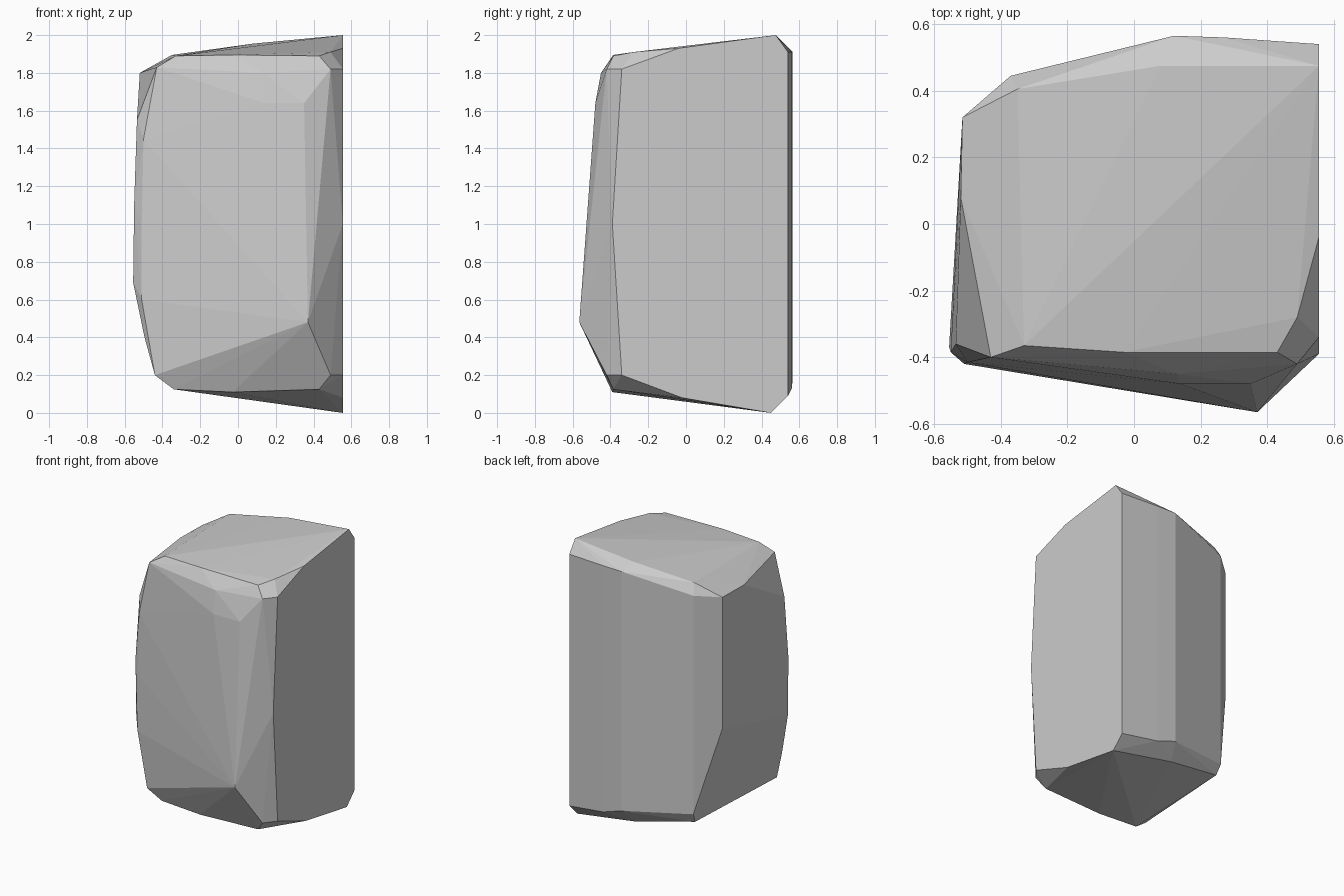
import bpy
import bmesh
import math

# Remove only the default cube
default_cube = bpy.data.objects.get("Cube")
if default_cube:
    bpy.data.objects.remove(default_cube, do_unlink=True)


def make_material(name, colour):
    material = bpy.data.materials.new(name)
    material.use_nodes = True
    material.diffuse_color = colour
    shader = material.node_tree.nodes["Principled BSDF"]
    shader.inputs["Base Color"].default_value = colour
    return material


def along_x(x, profile):
    """Place a (y, z) profile on a plane of constant x."""
    return [(x, y, z) for y, z in profile]


def upright(x, y, heights):
    """Place the ends of a vertical edge."""
    return [(x, y, z) for z in heights]


def hull_object(name, corners, material):
    """Wrap a faceted convex block around its corners."""
    bm = bmesh.new()
    for corner in corners:
        bm.verts.new(corner)
    result = bmesh.ops.convex_hull(bm, input=bm.verts[:])
    loose = [v for v in bm.verts if not v.link_faces]
    bmesh.ops.delete(bm, geom=loose, context="VERTS")
    # Merge nearly coplanar triangles into clean flat facets
    bmesh.ops.dissolve_limit(bm, angle_limit=math.radians(0.6),
                             verts=bm.verts[:], edges=bm.edges[:])
    bmesh.ops.recalc_face_normals(bm, faces=bm.faces[:])
    mesh = bpy.data.meshes.new(name)
    bm.to_mesh(mesh)
    bm.free()
    mesh.materials.append(material)
    block = bpy.data.objects.new(name, mesh)
    bpy.context.collection.objects.link(block)
    return block


# Large flat side of the stone
flat_side = along_x(0.555, [
    (0.475, 2), (0.54, 1.91), (0.54, 0.09), (0.45, 0),
    (-0.02, 0.08), (-0.34, 0.2), (-0.39, 1), (-0.34, 1.82), (-0.04, 1.93),
])

# Upright edges of the back facets
back_edges = (upright(0.27, 0.56, (0.13, 1.91))
              + upright(0.12, 0.565, (0.18, 1.91))
              + upright(-0.37, 0.445, (0.24, 1.82))
              + upright(-0.515, 0.32, (0.85, 1.8)))

# Sloping crown and its chamfer corners
crown = [
    (0.08, 0.475, 1.955), (-0.35, 0.405, 1.895), (-0.33, -0.365, 1.89),
    (-0.03, -0.385, 1.895), (0.43, -0.385, 1.89), (0.49, -0.28, 1.91),
    (-0.52, 0.08, 1.8), (-0.43, -0.4, 1.83),
]

# Sloping underside
underside = [
    (0.08, 0.475, 0.08), (-0.36, 0.41, 0.17), (-0.34, -0.385, 0.125),
    (-0.03, -0.39, 0.11), (0.43, -0.385, 0.125), (-0.44, -0.41, 0.2),
]

# Leaning front face with its low forward corner
front = [
    (0.37, -0.565, 0.48), (0.35, -0.48, 1.64), (0.14, -0.48, 1.64),
    (0.13, -0.45, 1.8), (0.49, -0.42, 1.82), (0.49, -0.42, 0.2),
]

# Bulging left edge of the front
bulge = [
    (-0.51, -0.42, 0.6), (-0.51, -0.42, 1), (-0.5, -0.415, 1.45),
    (-0.495, -0.39, 0.4), (-0.555, -0.37, 0.69), (-0.55, -0.385, 1.1),
    (-0.535, -0.36, 1.55),
]

stone_grey = make_material("stone grey", (0.6, 0.6, 0.6, 1))
hull_object("stone_block",
            flat_side + back_edges + crown + underside + front + bulge,
            stone_grey)
